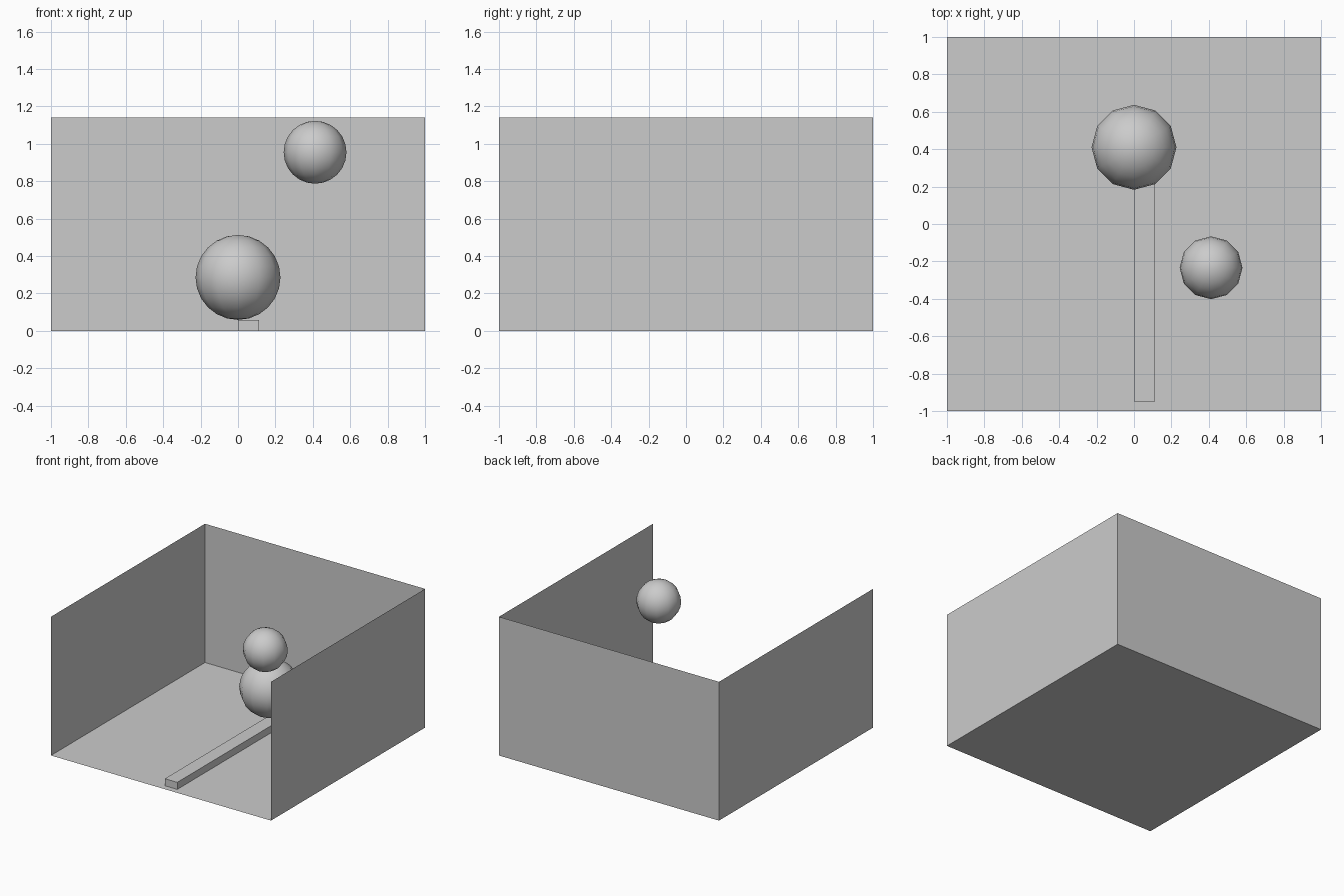
import bpy, bmesh
from mathutils import Matrix, Vector

if "Cube" in bpy.data.objects:
    bpy.data.objects.remove(bpy.data.objects["Cube"])

WALL_H = 1.14


def add_object(name, bm):
    mesh = bpy.data.meshes.new(name)
    bm.to_mesh(mesh)
    bm.free()
    obj = bpy.data.objects.new(name, mesh)
    bpy.context.collection.objects.link(obj)
    return obj


def panel(name, corners):
    bm = bmesh.new()
    bm.faces.new([bm.verts.new(c) for c in corners])
    return add_object(name, bm)


def box(name, low, high):
    low, high = Vector(low), Vector(high)
    bm = bmesh.new()
    size = Matrix.Diagonal((*(high - low), 1))
    bmesh.ops.create_cube(bm, size=1, matrix=Matrix.Translation((low + high) / 2) @ size)
    return add_object(name, bm)


def ball(name, centre, radius):
    # twelve sides around, smooth shaded
    bm = bmesh.new()
    bmesh.ops.create_uvsphere(bm, u_segments=12, v_segments=12, radius=radius,
                              matrix=Matrix.Translation(centre))
    for face in bm.faces:
        face.smooth = True
    return add_object(name, bm)


# Open-fronted room of thin sheets
panel("floor", [(-1, -1, 0), (1, -1, 0), (1, 1, 0), (-1, 1, 0)])
panel("back_wall", [(-1, 1, 0), (1, 1, 0), (1, 1, WALL_H), (-1, 1, WALL_H)][::-1])
for name, x in (("left_wall", -1), ("right_wall", 1)):
    corners = [(x, -1, 0), (x, 1, 0), (x, 1, WALL_H), (x, -1, WALL_H)]
    panel(name, corners if x > 0 else corners[::-1])

# Strip on the floor, ending under the large ball
box("floor_strip", (0, -0.95, 0), (0.113, 0.41, 0.058))

# Resting and floating balls
ball("large_ball", (0, 0.41, 0.286), 0.227)
ball("small_ball", (0.412, -0.234, 0.955), 0.168)
